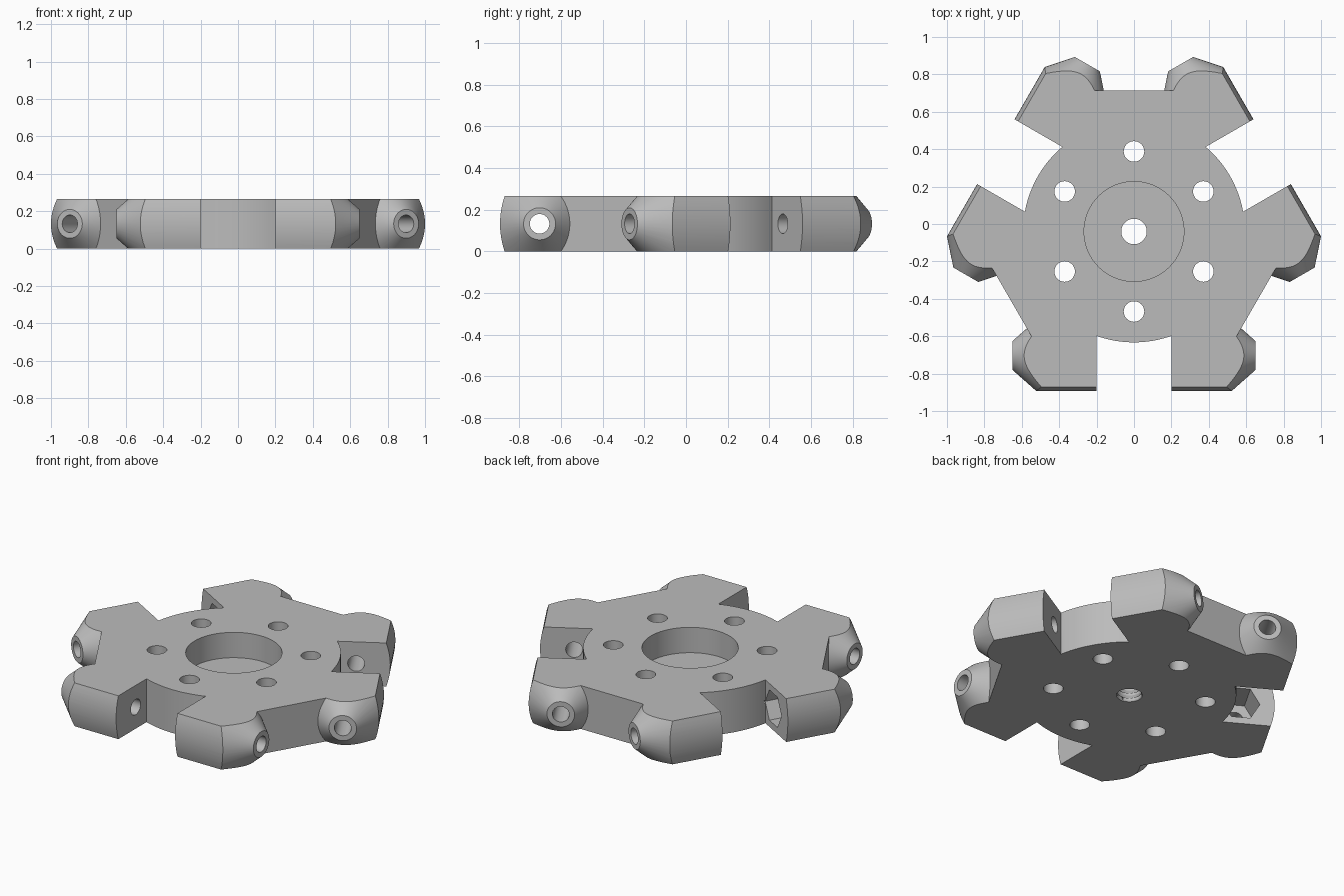
import bpy, bmesh, math
from mathutils import Matrix, Vector

cube = bpy.data.objects.get("Cube")
if cube:
    bpy.data.objects.remove(cube, do_unlink=True)

H = 0.265            # hub thickness
MID = H / 2
AXLE_Y = -0.663      # roller axle line, measured from the hub centre
ARM_FACE = -0.853    # outer face of the arms
SLOT = 0.2           # half width of the roller slot
DISC_R = 0.593
FLAT = 0.755         # distance of the straight sides from the centre
CENTRE_Y = -0.04

metal = bpy.data.materials.new("plain_grey")
metal.use_nodes = True
grey = (0.5, 0.5, 0.5, 1)
metal.diffuse_color = grey
metal.node_tree.nodes["Principled BSDF"].inputs["Base Color"].default_value = grey

ALONG_X = Matrix(((0, 0, 1, 0), (1, 0, 0, 0), (0, 1, 0, 0), (0, 0, 0, 1)))


def finish(name, bm):
    bmesh.ops.recalc_face_normals(bm, faces=bm.faces)
    mesh = bpy.data.meshes.new(name)
    bm.to_mesh(mesh)
    bm.free()
    mesh.materials.append(metal)
    ob = bpy.data.objects.new(name, mesh)
    bpy.context.collection.objects.link(ob)
    return ob


def prism(name, pts, length, matrix=Matrix()):
    bm = bmesh.new()
    face = bm.faces.new([bm.verts.new((x, y, 0)) for x, y in pts])
    ext = bmesh.ops.extrude_face_region(bm, geom=[face])
    top = [v for v in ext["geom"] if isinstance(v, bmesh.types.BMVert)]
    bmesh.ops.translate(bm, verts=top, vec=(0, 0, length))
    bm.transform(matrix)
    return finish(name, bm)


def cone(name, r1, r2, start, length, matrix=Matrix(), sides=48):
    bm = bmesh.new()
    bmesh.ops.create_cone(bm, cap_ends=True, segments=sides, radius1=r1, radius2=r2, depth=length,
                          matrix=matrix @ Matrix.Translation((0, 0, start + length / 2)))
    return finish(name, bm)


def combine(target, other, operation):
    mod = target.modifiers.new(operation.lower(), "BOOLEAN")
    mod.operation = operation
    mod.solver = "EXACT"
    mod.object = other
    with bpy.context.temp_override(object=target, active_object=target):
        bpy.ops.object.modifier_apply(modifier=mod.name)
    bpy.data.objects.remove(other, do_unlink=True)


def turn(k):
    return Matrix.Rotation(math.radians(120 * k), 4, "Z")


# Central plate: three arcs at the slots joined by three straight sides
outline = []
half = math.asin(SLOT / DISC_R)
for k in range(3):
    part = []
    for i in range(13):
        a = -math.pi / 2 + half * (i / 6 - 1)
        part.append(Vector((DISC_R * math.cos(a), DISC_R * math.sin(a), 0)))
    for side in (1, -1):
        a = math.radians(-30)
        n = Vector((math.cos(a), math.sin(a), 0))
        t = Vector((-n.y, n.x, 0))
        p = n * FLAT - t * 0.215
        part.insert(len(part) if side == 1 else 0, Vector((p.x * side, p.y, 0)))
    outline += [(turn(k) @ p)[:2] for p in part]
hub = prism("wheel_hub", outline, H)

# Six roller arms: bowed outer face, conical end
for k in range(3):
    for side in (1, -1):
        bow = [(ARM_FACE + 0.022 * (i / 6 - 1) ** 2, H * i / 12) for i in range(13)]
        arm = prism("arm", bow + [(-0.5, H), (-0.5, 0)], 0.5,
                    Matrix.Translation((SLOT, 0, 0)) @ ALONG_X)
        axle = Matrix.Translation((0, AXLE_Y, MID)) @ ALONG_X
        combine(arm, cone("arm_end", 0.564, 0.077, 0.1, 0.55, axle, 96), "INTERSECT")
        arm.data.transform(turn(k) @ Matrix.Diagonal((side, 1, 1, 1)))
        if side < 0:
            arm.data.flip_normals()
        combine(hub, arm, "UNION")

# Axle bores and hexagonal nut pockets
for k in range(3):
    axle = turn(k) @ Matrix.Translation((0, AXLE_Y, MID)) @ ALONG_X
    combine(hub, cone("axle_bore", 0.047, 0.047, -0.8, 1.6, axle, 32), "DIFFERENCE")
    for start in (SLOT - 0.01, -SLOT - 0.19):
        hexagon = [(0.107 * math.cos(math.radians(60 * i)), 0.107 * math.sin(math.radians(60 * i)))
                   for i in range(6)]
        pocket = prism("nut_pocket", hexagon, 0.2, axle @ Matrix.Translation((0, 0, start)))
        combine(hub, pocket, "DIFFERENCE")

# Ring of mounting holes
for k in range(6):
    a = math.radians(30 + 60 * k)
    place = Matrix.Translation((0.428 * math.cos(a), 0.428 * math.sin(a), 0))
    combine(hub, cone("mount_hole", 0.055, 0.055, -0.1, 0.5, place, 32), "DIFFERENCE")

# Round recess and threaded centre bore
combine(hub, cone("recess", 0.267, 0.267, 0.11, 0.3, sides=64), "DIFFERENCE")
combine(hub, cone("bore", 0.068, 0.068, -0.1, 0.4), "DIFFERENCE")
for z in (-0.01, 0.022, 0.054, 0.086):
    combine(hub, cone("thread_groove", 0.079, 0.06, z, 0.028), "DIFFERENCE")

hub.location.y = CENTRE_Y
bpy.context.view_layer.objects.active = hub
hub.select_set(True)
bpy.ops.object.shade_smooth_by_angle(angle=math.radians(25))
